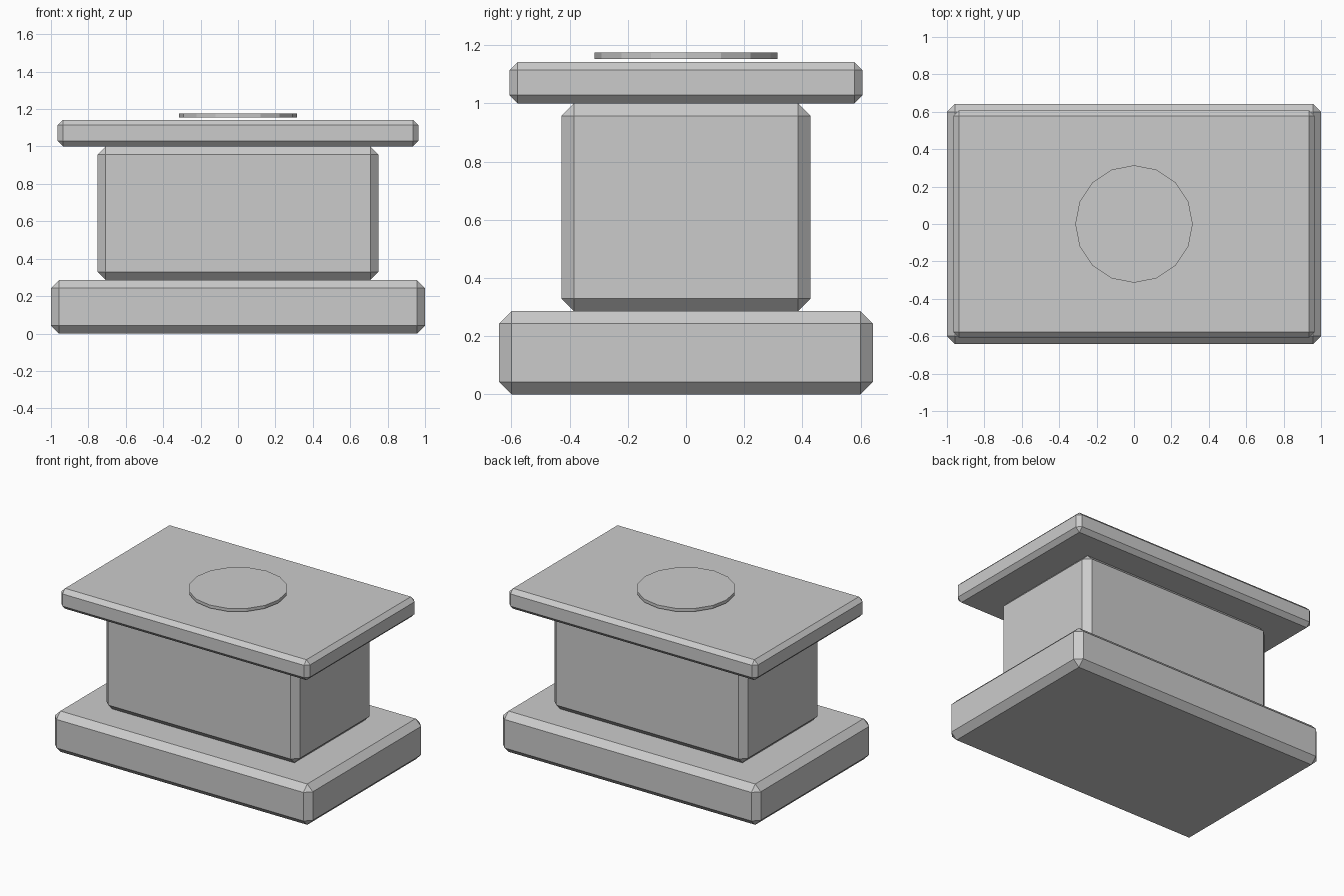
import bpy

if "Cube" in bpy.data.objects:
    bpy.data.objects.remove(bpy.data.objects["Cube"])

U = 1 / 7  # design unit


def slab(name, width, depth, z0, z1, bevel):
    """Box with single-segment chamfered edges."""
    bpy.ops.mesh.primitive_cube_add(size=1, location=(0, 0, (z0 + z1) / 2 * U))
    ob = bpy.context.object
    ob.name = name
    ob.scale = (width * U, depth * U, (z1 - z0) * U)
    bpy.ops.object.transform_apply(location=False, rotation=False, scale=True)
    mod = ob.modifiers.new("chamfer", 'BEVEL')
    mod.width = bevel * U
    mod.segments = 1
    mod.limit_method = 'ANGLE'
    return ob


# Stacked chamfered blocks
slab("base_plinth", 14, 9, 0, 2, 0.3)
slab("middle_block", 10.5, 6, 2, 7, 0.3)
slab("top_slab", 13.5, 8.5, 7, 8, 0.2)

# Thin 16-sided disc hovering just above the top slab
bpy.ops.mesh.primitive_cylinder_add(vertices=16, radius=2.2 * U, depth=0.15 * U,
                                    location=(0, 0, 8.15 * U))
bpy.context.object.name = "top_disc"
